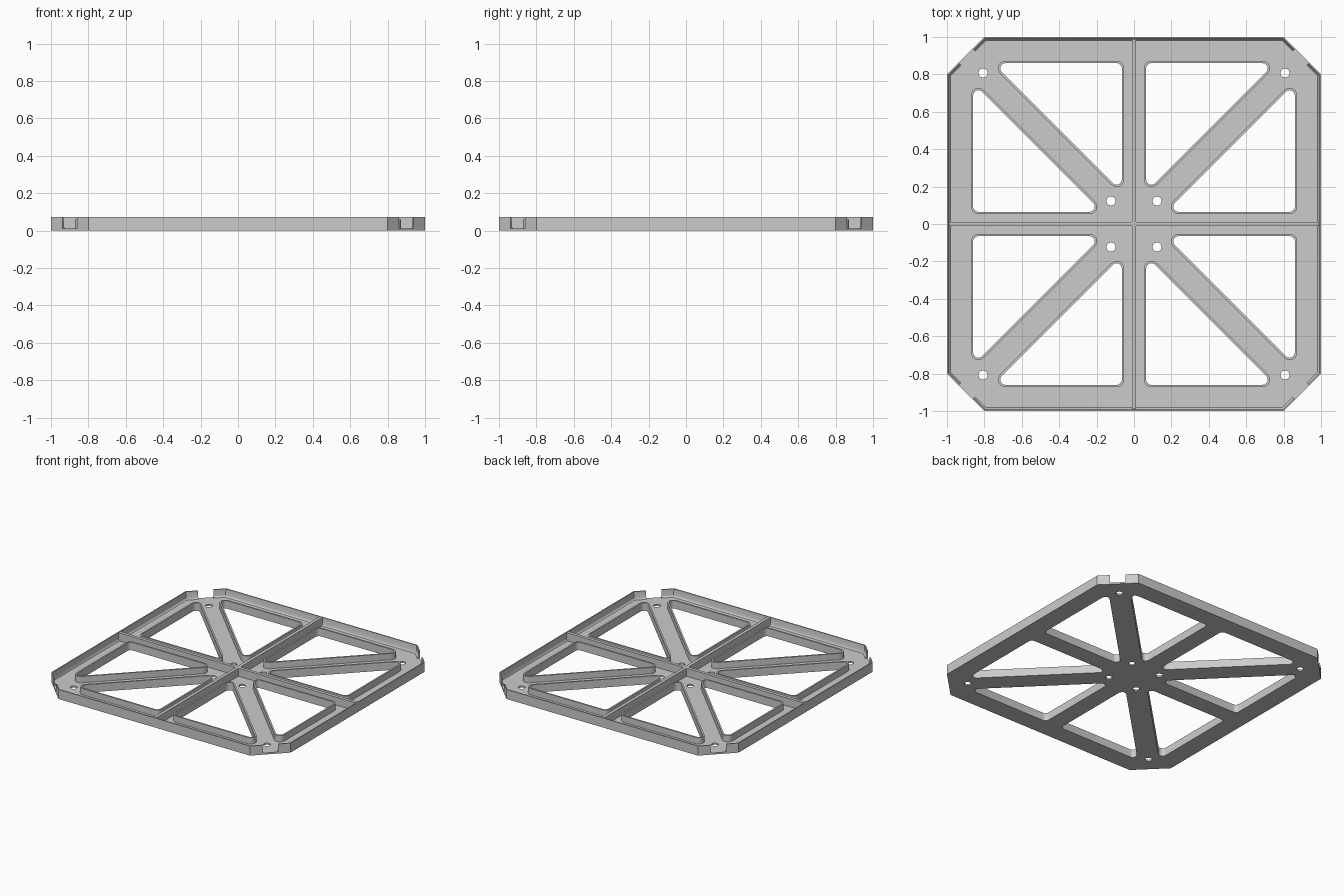
import bpy, bmesh, math
from mathutils import Vector

cube = bpy.data.objects.get("Cube")
if cube:
    bpy.data.objects.remove(cube)

FLOOR, RIB_TOP, TOP = 0.012, 0.06, 0.072

grey = bpy.data.materials.new("plain_grey")
grey.use_nodes = True
grey.diffuse_color = (0.6, 0.6, 0.6, 1)
grey.node_tree.nodes["Principled BSDF"].inputs["Base Color"].default_value = (0.6, 0.6, 0.6, 1)


def finish(obj):
    obj.data.materials.clear()
    obj.data.materials.append(grey)
    bpy.ops.object.select_all(action='DESELECT')
    obj.select_set(True)
    bpy.context.view_layer.objects.active = obj
    bpy.ops.object.shade_smooth_by_angle(angle=math.radians(35))


def slab(name, outlines, z0, z1):
    """Flat plate from closed outlines; inner outlines become holes."""
    curve = bpy.data.curves.new(name, 'CURVE')
    curve.dimensions = '2D'
    curve.fill_mode = 'BOTH'
    curve.extrude = (z1 - z0) / 2
    for pts in outlines:
        s = curve.splines.new('POLY')
        s.points.add(len(pts) - 1)
        for p, (x, y) in zip(s.points, pts):
            p.co = (x, y, 0, 1)
        s.use_cyclic_u = True
    tmp = bpy.data.objects.new(name + "_curve", curve)
    bpy.context.collection.objects.link(tmp)
    bpy.context.view_layer.update()
    deps = bpy.context.evaluated_depsgraph_get()
    mesh = bpy.data.meshes.new_from_object(tmp.evaluated_get(deps))
    bpy.data.objects.remove(tmp)
    bm = bmesh.new()
    bm.from_mesh(mesh)
    bmesh.ops.remove_doubles(bm, verts=bm.verts, dist=0.0001)
    bmesh.ops.translate(bm, verts=bm.verts, vec=(0, 0, (z0 + z1) / 2))
    bmesh.ops.recalc_face_normals(bm, faces=bm.faces)
    bm.to_mesh(mesh)
    bm.free()
    obj = bpy.data.objects.new(name, mesh)
    bpy.context.collection.objects.link(obj)
    finish(obj)


def rounded(corners, r, steps=6):
    """Polygon with every corner replaced by an arc."""
    pts, n = [], len(corners)
    for i in range(n):
        p = Vector(corners[i])
        a = (Vector(corners[i - 1]) - p).normalized()
        b = (Vector(corners[(i + 1) % n]) - p).normalized()
        half = a.angle(b) / 2
        centre = p + (a + b).normalized() * r / math.sin(half)
        # Directions from the arc centre to its two tangent points
        start = (p + a * r / math.tan(half) - centre).normalized()
        end = (p + b * r / math.tan(half) - centre).normalized()
        sweep = math.pi - 2 * half
        for k in range(steps + 1):
            t = k / steps
            d = (start * math.sin((1 - t) * sweep) + end * math.sin(t * sweep)) / math.sin(sweep)
            pts.append(tuple(centre + d * r))
    return pts


def window(grow, swap, sx, sy):
    """Rounded triangular opening, enlarged by grow."""
    a, b = 0.065 - grow, 0.86 + grow
    h = 0.105 - grow * math.sqrt(2)
    pts = rounded([(a, b), (b - h, b), (a, a + h)], 0.028 + grow)
    return [((y if swap else x) * sx, (x if swap else y) * sy) for x, y in pts]


def circle(x, y, r, n=24):
    return [(x + r * math.cos(math.tau * i / n), y + r * math.sin(math.tau * i / n)) for i in range(n)]


signs = [(sx, sy) for sx in (-1, 1) for sy in (-1, 1)]
spots = [(swap, sx, sy) for swap in (False, True) for sx, sy in signs]

# Floor: octagon with triangular windows and screw holes
octagon = [(-0.8, 1), (0.8, 1), (1, 0.8), (1, -0.8), (0.8, -1), (-0.8, -1), (-1, -0.8), (-1, 0.8)]
holes = [circle(c * sx, c * sy, 0.024) for c in (0.123, 0.807) for sx, sy in signs]
slab("floor", [octagon] + [window(0, *s) for s in spots] + holes, 0, FLOOR)

# Upright ribs round each window
for i, s in enumerate(spots):
    slab(f"window_rib_{i + 1}", [window(0.012, *s), window(0, *s)], FLOOR, RIB_TOP)

# Cross ribs dividing the four quarters
w, e = 0.012, 0.99
arm = [(w, w), (w, e), (-w, e)]
cross = []
for k in range(4):
    c, s = round(math.cos(k * math.pi / 2)), round(math.sin(k * math.pi / 2))
    cross += [(x * c - y * s, x * s + y * c) for x, y in arm]
slab("cross_ribs", [cross], FLOOR, TOP)

# Outer rim: four swept walls leaving a notch at each cut corner
profile = [(0, FLOOR), (0, TOP), (0.008, TOP), (0.01, 0.026), (0.013, 0.017), (0.018, FLOOR)]
miter, diag = math.tan(math.pi / 8), math.sqrt(0.5)
for k, side in enumerate(("back", "left", "front", "right")):
    bm = bmesh.new()
    rings = []
    for d, z in profile:
        row = [(-0.862 + d * diag, 0.938 - d * diag), (-0.8 + d * miter, 1 - d)]
        row += [(-x, y) for x, y in reversed(row)]
        rings.append([bm.verts.new((x, y, z)) for x, y in row])
    n = len(rings)
    for i in range(n):
        for j in range(3):
            r, q = rings[i], rings[(i + 1) % n]
            bm.faces.new((r[j], r[j + 1], q[j + 1], q[j]))
    for j in (0, 3):
        bm.faces.new([r[j] for r in rings])
    for v in bm.verts:
        for _ in range(k):
            v.co.x, v.co.y = -v.co.y, v.co.x
    bmesh.ops.recalc_face_normals(bm, faces=bm.faces)
    mesh = bpy.data.meshes.new(f"rim_{side}")
    bm.to_mesh(mesh)
    bm.free()
    obj = bpy.data.objects.new(f"rim_{side}", mesh)
    bpy.context.collection.objects.link(obj)
    finish(obj)
